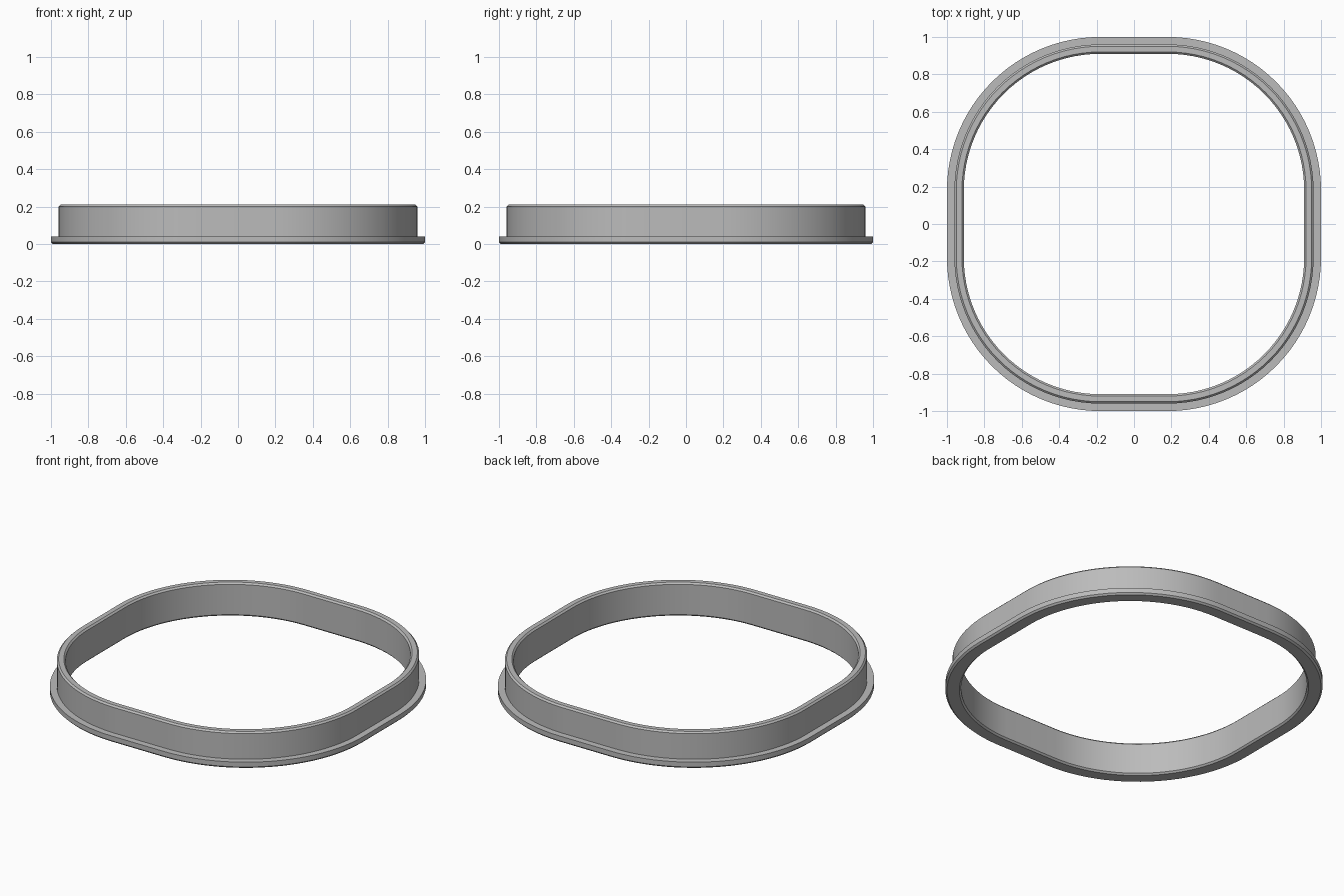
import bpy
import bmesh
from math import sin, cos, pi, radians

cube = bpy.data.objects.get("Cube")
if cube:
    bpy.data.objects.remove(cube, do_unlink=True)

grey = bpy.data.materials.new("plain grey")
grey.use_nodes = True
colour = (0.5, 0.5, 0.5, 1)
grey.diffuse_color = colour
grey.node_tree.nodes["Principled BSDF"].inputs["Base Color"].default_value = colour

STRAIGHT = 0.18   # half length of each straight side
STEPS = 24        # segments per rounded corner

# Cross-section of the band: (distance from centre to side, height)
inner, wall, flange = 0.91, 0.96, 1.0
top, lip, bevel = 0.21, 0.04, 0.01
section = [
    (inner + bevel, 0), (flange - bevel, 0), (flange, bevel), (flange, lip),
    (wall, lip), (wall, top - bevel), (wall - bevel, top),
    (inner + bevel, top), (inner, top - bevel), (inner, bevel),
]

# Rounded-square path: corner centre signs and outward direction
path = []
for sx, sy, start in ((1, 1, 0), (-1, 1, 1), (-1, -1, 2), (1, -1, 3)):
    for i in range(STEPS + 1):
        a = (start + i / STEPS) * pi / 2
        path.append((sx * STRAIGHT, sy * STRAIGHT, cos(a), sin(a)))

# Sweep the section round the path
bm = bmesh.new()
rings = []
for cx, cy, dx, dy in path:
    rings.append([bm.verts.new((cx + dx * (r - STRAIGHT), cy + dy * (r - STRAIGHT), z))
                  for r, z in section])
for k, ring in enumerate(rings):
    after = rings[(k + 1) % len(rings)]
    for j in range(len(section)):
        n = (j + 1) % len(section)
        bm.faces.new((ring[j], after[j], after[n], ring[n]))
bmesh.ops.recalc_face_normals(bm, faces=bm.faces)

mesh = bpy.data.meshes.new("flanged_ring")
bm.to_mesh(mesh)
bm.free()
mesh.materials.append(grey)
ring_object = bpy.data.objects.new("flanged_ring", mesh)
bpy.context.collection.objects.link(ring_object)

# Smooth corners, crisp bevel edges
bpy.ops.object.select_all(action="DESELECT")
ring_object.select_set(True)
bpy.context.view_layer.objects.active = ring_object
bpy.ops.object.shade_smooth_by_angle(angle=radians(30))
